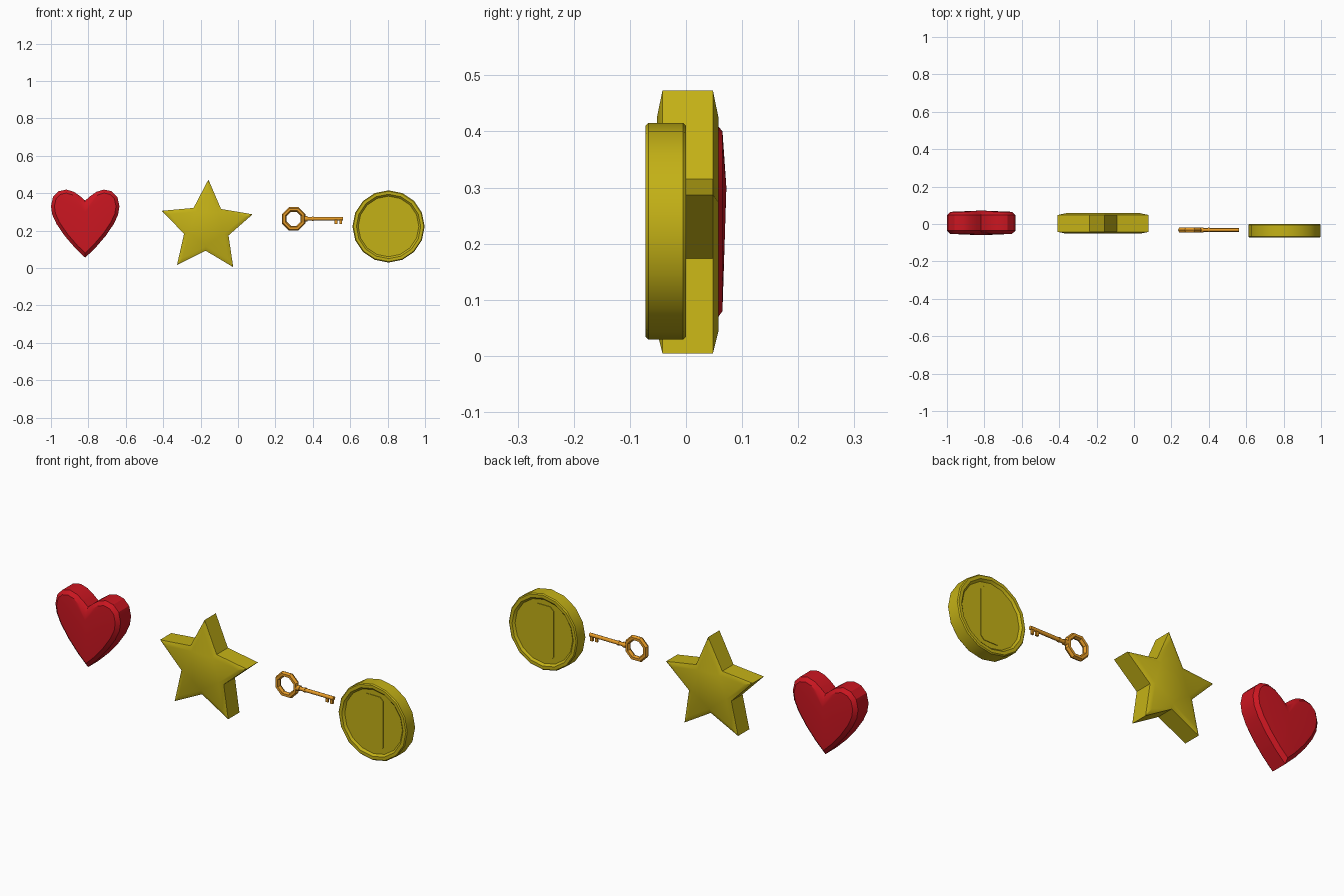
import bpy, bmesh
from math import sin, cos, pi, radians
from mathutils import Vector, Matrix

if "Cube" in bpy.data.objects:
    bpy.data.objects.remove(bpy.data.objects["Cube"])


def material(name, color):
    m = bpy.data.materials.new(name)
    m.diffuse_color = (*color, 1)
    m.use_nodes = True
    m.node_tree.nodes["Principled BSDF"].inputs["Base Color"].default_value = m.diffuse_color
    return m


RED = material("red", (0.60, 0.008, 0.015))
YELLOW = material("yellow", (0.55, 0.44, 0.008))
ORANGE = material("orange", (0.80, 0.33, 0.02))


def finish(name, bm, mat, angle=35):
    bmesh.ops.recalc_face_normals(bm, faces=bm.faces)
    me = bpy.data.meshes.new(name)
    bm.to_mesh(me)
    bm.free()
    ob = bpy.data.objects.new(name, me)
    bpy.context.collection.objects.link(ob)
    me.materials.append(mat)
    bpy.ops.object.select_all(action='DESELECT')
    ob.select_set(True)
    bpy.context.view_layer.objects.active = ob
    if angle:
        bpy.ops.object.shade_smooth_by_angle(angle=radians(angle))
    return ob


def inset(pts, d):
    """Mitred inward offset of a counter-clockwise outline."""
    out = []
    for i, p in enumerate(pts):
        a = (p - pts[i - 1]).normalized()
        b = (pts[(i + 1) % len(pts)] - p).normalized()
        na, nb = Vector((-a.y, a.x)), Vector((-b.y, b.x))
        out.append(p + (na + nb) * d / (1 + na.dot(nb)))
    return out


def loft(bm, rings, poles=None):
    """Bridge (outline, y) rings; close ends with flat caps or with fans to poles."""
    loops = [[bm.verts.new((p.x, y, p.y)) for p in pts] for pts, y in rings]
    n = len(loops[0])
    for a, b in zip(loops, loops[1:]):
        for i in range(n):
            j = (i + 1) % n
            bm.faces.new((a[i], a[j], b[j], b[i]))
    for k, loop in enumerate((loops[0], loops[-1])):
        if poles:
            v = bm.verts.new(poles[k])
            for i in range(n):
                bm.faces.new((loop[i], loop[(i + 1) % n], v))
        else:
            bm.faces.new(loop)


def circle(cx, cz, r, n):
    return [Vector((cx + r * cos(2 * pi * i / n), cz + r * sin(2 * pi * i / n))) for i in range(n)]


# Heart: mirrored half outline, chamfered edge, slightly domed faces
HX, HY = -0.817, 0.006
half = [(0, .055), (.055, .108), (.11, .172), (.153, .235), (.176, .285), (.183, .33),
        (.172, .38), (.142, .41), (.10, .419), (.06, .407), (.025, .382), (0, .36)]
pts = [Vector((HX + x, z)) for x, z in half]
pts += [Vector((HX - x, z)) for x, z in half[-2:0:-1]]
inner = inset(pts, 0.018)
bm = bmesh.new()
loft(bm, [(inner, HY - .059), (pts, HY - .042), (pts, HY + .042), (inner, HY + .059)],
     [(HX, HY - .066, .30), (HX, HY + .066, .30)])
finish("heart", bm, RED, 30)

# Star: five points, turned slightly, with a wide bevel
SX, SY, SZ, TURN = -0.168, 0.003, 0.217, radians(-2.2)
pts = []
for i in range(10):
    a = pi / 2 + TURN + i * pi / 5
    r = 0.125 if i % 2 else 0.256
    pts.append(Vector((SX + r * cos(a), SZ + r * sin(a))))
inner = inset(pts, 0.021)
bm = bmesh.new()
loft(bm, [(inner, SY - .055), (pts, SY - .045), (pts, SY + .045), (inner, SY + .055)])
finish("star", bm, YELLOW, 35)

# Coin: 16-sided disc with raised rim and recessed faces
CX, CY, CZ = 0.805, -0.036, 0.222
steps = [(.162, .026), (.172, .036), (.188, .036), (.193, .031)]
profile = [(r, -h) for r, h in steps] + [(r, h) for r, h in reversed(steps)]
bm = bmesh.new()
loft(bm, [(circle(CX, CZ, r, 16), CY + y) for r, y in profile])
finish("coin", bm, YELLOW, 35)

# Upright plate with clipped corners on both coin faces
w, h, c = .056, .135, .018
plate = [(w, -h + c), (w, h - c), (w - c, h), (c - w, h), (-w, h - c), (-w, c - h), (c - w, -h), (w - c, -h)]
plate = [Vector((CX + x, CZ + z)) for x, z in plate]
bm = bmesh.new()
loft(bm, [(plate, CY - .029), (plate, CY + .029)])
finish("coin_plate", bm, YELLOW, 0)

# Key: faceted ring bow, collar, shaft and two teeth
KY, KZ = -0.032, 0.263
bm = bmesh.new()
n, m = 8, 6
ring = []
for i in range(n):
    a = 2 * pi * (i + .5) / n
    row = []
    for j in range(m):
        b = 2 * pi * j / m
        r = .054 + .0135 * cos(b)
        row.append(bm.verts.new((.298 + r * cos(a), KY + .0145 * sin(b), KZ + r * sin(a))))
    ring.append(row)
for i in range(n):
    for j in range(m):
        i2, j2 = (i + 1) % n, (j + 1) % m
        bm.faces.new((ring[i][j], ring[i2][j], ring[i2][j2], ring[i][j2]))
finish("key_bow", bm, ORANGE, 0)


def rod(name, x0, x1, r):
    b = bmesh.new()
    mat = Matrix.Translation(((x0 + x1) / 2, KY, KZ)) @ Matrix.Rotation(pi / 2, 4, 'Y')
    bmesh.ops.create_cone(b, cap_ends=True, segments=8, radius1=r, radius2=r,
                          depth=x1 - x0, matrix=mat)
    finish(name, b, ORANGE, 50)


rod("key_shaft", .355, .562, .0095)
rod("key_collar", .355, .372, .014)
rod("key_collar_outer", .395, .403, .012)

for i, (x, low) in enumerate(((.524, .024), (.55, .026))):
    b = bmesh.new()
    bmesh.ops.create_cube(b, size=1, matrix=Matrix.Translation((x, KY, KZ - low / 2 - .003))
                          @ Matrix.Diagonal((.014, .01, low, 1)))
    finish(f"key_tooth_{i + 1}", b, ORANGE, 0)
